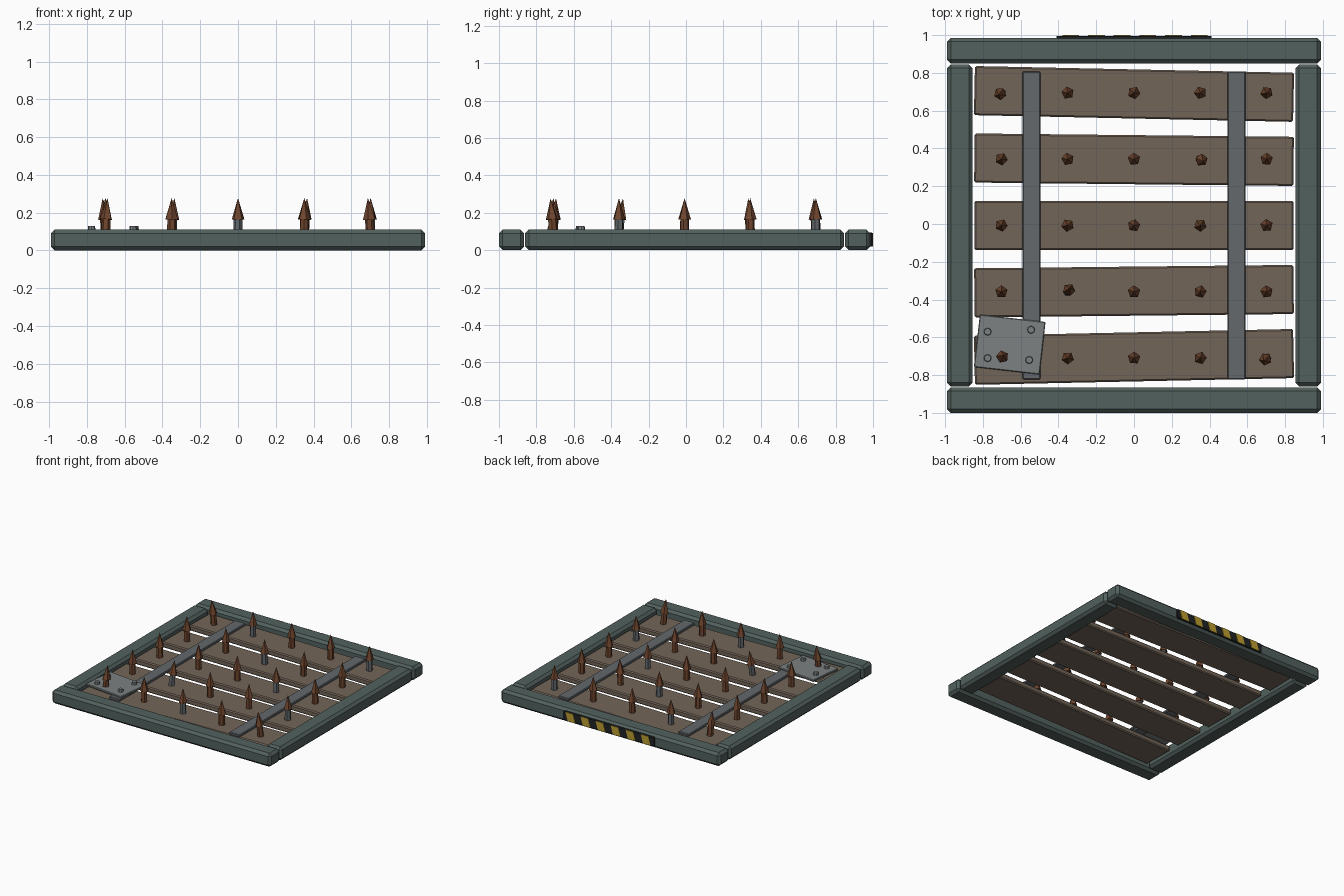
import bpy, bmesh, math, random
from mathutils import Matrix, Vector

if "Cube" in bpy.data.objects:
    bpy.data.objects.remove(bpy.data.objects["Cube"])

random.seed(4)
CY = -0.0075  # centre of the frame, the warning strip sticks out behind it


def material(name, r, g, b):
    m = bpy.data.materials.new(name)
    m.diffuse_color = (r, g, b, 1)
    m.use_nodes = True
    m.node_tree.nodes["Principled BSDF"].inputs["Base Color"].default_value = m.diffuse_color
    return m


FRAME = material("painted_frame", 0.085, 0.12, 0.112)
WOOD = material("wood", 0.17, 0.13, 0.098)
STEEL = material("steel", 0.125, 0.138, 0.15)
PLATE = material("plate_steel", 0.2, 0.22, 0.22)
RUST = material("rust", 0.16, 0.06, 0.027)
DARK = material("dark", 0.015, 0.016, 0.018)
YELLOW = material("yellow", 0.5, 0.34, 0.03)


def finish(name, bm, mats):
    me = bpy.data.meshes.new(name)
    bm.to_mesh(me)
    bm.free()
    for m in mats:
        me.materials.append(m)
    ob = bpy.data.objects.new(name, me)
    bpy.context.collection.objects.link(ob)
    return ob


def box(name, centre, size, mat, bevel=0.0, turn=0.0, shear=0.0):
    """Chamfered box, turned about z (degrees); shear slants x with z."""
    bm = bmesh.new()
    bmesh.ops.create_cube(bm, size=1)
    bmesh.ops.scale(bm, vec=size, verts=bm.verts)
    if bevel:
        bmesh.ops.bevel(bm, geom=bm.edges[:], offset=bevel, segments=1,
                        profile=0.5, affect='EDGES')
    for v in bm.verts:
        v.co.x += shear * v.co.z
    bm.transform(Matrix.Translation(centre)
                 @ Matrix.Rotation(math.radians(turn), 4, 'Z'))
    return finish(name, bm, [mat])


def cone(bm, r1, r2, z1, z2, sides, base, index=0):
    """Add a cone or cylinder from z1 to z2 in the local frame 'base'."""
    old = set(bm.faces)
    bmesh.ops.create_cone(bm, cap_ends=True, segments=sides, radius1=r1,
                          radius2=r2, depth=z2 - z1,
                          matrix=base @ Matrix.Translation((0, 0, (z1 + z2) / 2)))
    for f in bm.faces:
        if f not in old:
            f.material_index = index


# Frame beams
for side, word in ((-1, "front"), (1, "back")):
    box("frame_beam_" + word, (0, CY + side * 0.925, 0.055),
        (1.98, 0.135, 0.11), FRAME, 0.02)
for side, word in ((-1, "left"), (1, "right")):
    box("frame_beam_" + word, (side * 0.922, CY, 0.055),
        (0.135, 1.705, 0.11), FRAME, 0.02)

# Slightly crooked planks
for j in range(5):
    box(f"plank_{j + 1}", (0, CY + (j - 2) * 0.348, 0.055),
        (1.69, 0.26, 0.045), WOOD, 0.008, turn=(2 - j) * 0.6)

# Steel straps across the planks
for side, word in ((-1, "left"), (1, "right")):
    box("strap_" + word, (side * 0.543, CY, 0.086),
        (0.095, 1.63, 0.022), STEEL, 0.005)

# Patch plate with rivets
box("patch_plate", (-0.658, -0.638, 0.1), (0.35, 0.28, 0.018),
    PLATE, 0.004, turn=-6.5)
for k, (x, y) in enumerate([(-0.775, -0.57), (-0.545, -0.56),
                            (-0.775, -0.71), (-0.555, -0.72)]):
    bm = bmesh.new()
    cone(bm, 0.021, 0.018, 0.105, 0.13, 8, Matrix.Translation((x, y, 0)))
    finish(f"rivet_{k + 1}", bm, [PLATE])

# Grid of spikes, a few with bare steel shafts
bare = {2, 6, 9, 13, 17, 21, 24}
bent = {0: (-4, 3), 4: (4, -4), 6: (-6, 4), 18: (3, 4), 20: (3, -4)}
for n in range(25):
    j, i = divmod(n, 5)
    tilt = bent.get(n, (0, 0))
    base = (Matrix.Translation(((i - 2) * 0.351, CY + (j - 2) * 0.351, 0.07))
            @ Matrix.Rotation(math.radians(tilt[0]), 4, 'X')
            @ Matrix.Rotation(math.radians(tilt[1]), 4, 'Y')
            @ Matrix.Rotation(random.uniform(0, math.tau), 4, 'Z'))
    bm = bmesh.new()
    cone(bm, 0.025, 0.023, 0, 0.1, 6, base, 1 if n in bare else 0)
    cone(bm, 0.034, 0.0, 0.095, 0.208, 5, base)
    bmesh.ops.remove_doubles(bm, verts=bm.verts, dist=1e-5)
    finish(f"spike_{n + 1}", bm, [RUST, STEEL])

# Warning strip on the back with slanted yellow stripes
box("warning_strip", (0, 0.985, 0.056), (0.82, 0.022, 0.075), DARK, 0.003)
for k in range(6):
    box(f"warning_stripe_{k + 1}", (-0.335 + k * 0.136, 0.995, 0.056),
        (0.068, 0.01, 0.07), YELLOW, shear=0.3)
